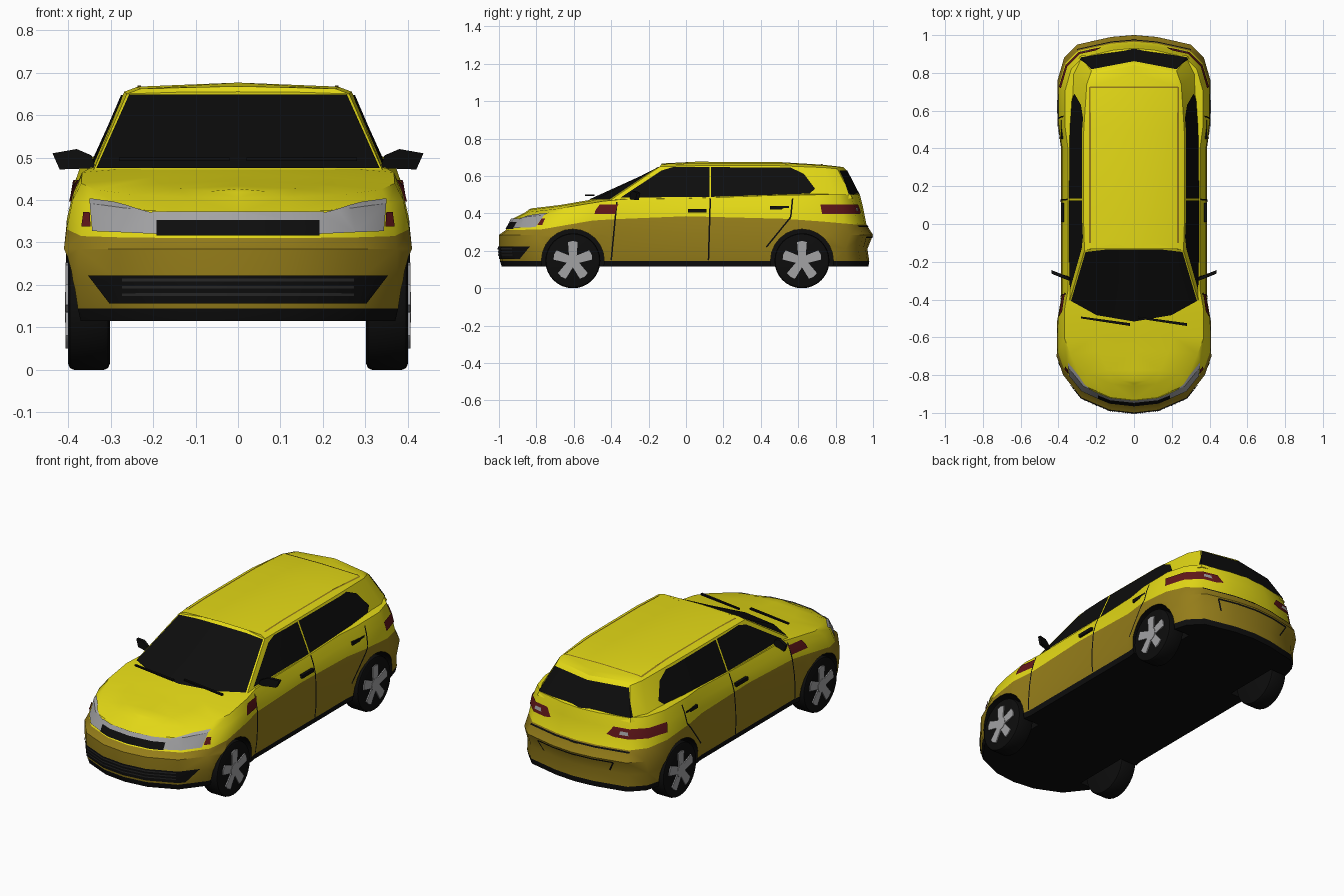
import bpy, bmesh, math
from mathutils import Vector, Matrix

if "Cube" in bpy.data.objects:
    bpy.data.objects.remove(bpy.data.objects["Cube"])


def material(name, r, g, b):
    m = bpy.data.materials.new(name)
    m.use_nodes = True
    m.diffuse_color = (r, g, b, 1)
    m.node_tree.nodes["Principled BSDF"].inputs["Base Color"].default_value = (r, g, b, 1)
    return m


YELLOW = material("yellow_paint", .78, .7, .008)
OCHRE = material("ochre_paint", .3, .205, .01)
BLACK = material("black", .004, .004, .004)
GREY = material("dark_grey", .02, .02, .02)
SILVER = material("silver", .36, .36, .37)
RED = material("red_lens", .12, .008, .01)
made = []


def finish(name, bm, mats):
    mesh = bpy.data.meshes.new(name)
    bm.to_mesh(mesh)
    bm.free()
    for m in mats:
        mesh.materials.append(m)
    ob = bpy.data.objects.new(name, mesh)
    bpy.context.collection.objects.link(ob)
    made.append(ob)
    return ob


def lerp(keys, t):
    """Piecewise linear value through (position, value) keys."""
    if t <= keys[0][0]:
        return keys[0][1]
    for (a, u), (b, v) in zip(keys, keys[1:]):
        if t <= b:
            return u + (v - u) * (t - a) / (b - a)
    return keys[-1][1]


def loft(name, rings, bands, mats):
    """Skin stacked half outlines on both sides of the centre plane."""
    bm = bmesh.new()
    for side in (1, -1):
        rows = [[bm.verts.new((p[0] * side, p[1], p[2])) for p in r] for r in rings]
        for lo, hi, band in zip(rows, rows[1:], bands):
            for i in range(len(lo) - 1):
                f = bm.faces.new((lo[i], lo[i + 1], hi[i + 1], hi[i]))
                f.material_index = band
    bmesh.ops.remove_doubles(bm, verts=bm.verts, dist=.0005)
    bmesh.ops.recalc_face_normals(bm, faces=bm.faces)
    return finish(name, bm, mats)


def centre(ring, rise=0):
    n = len(ring) - 1
    return [(0, y, z + (rise if 0 < i < n else 0)) for i, (x, y, z) in enumerate(ring)]


# Lower body: one plan outline, repeated at rising levels
PLAN = [(0, -1), (.13, -.985), (.28, -.92), (.375, -.8), (.41, -.7), (.408, -.52), (.387, -.4),
        (.387, 0), (.387, .42), (.405, .55), (.405, .76), (.37, .88), (.3, .95), (.12, .99), (0, 1)]


def ring(width, front, rear, keys):
    return [(x * width, y * (front if y < 0 else rear), lerp(keys, y)) for x, y in PLAN]


levels = [
    ring(.97, .985, .975, [(0, .115)]),
    ring(.985, .995, .98, [(0, .145)]),
    ring(1, 1, .97, [(0, .21)]),
    ring(1, 1, 1, [(0, .285)]),
    ring(.985, .965, .965, [(-1, .31), (-.8, .315), (-.5, .365), (0, .385), (.6, .37), (.95, .34)]),
    ring(.95, .93, .945, [(-1, .37), (-.75, .395), (-.4, .43), (.6, .44), (1, .44)]),
    ring(.9, .86, .93, [(-1, .405), (-.8, .425), (-.45, .475), (0, .48), (.6, .5), (1, .5)]),
]
inner = [(x * .55, y * .98, z + .014) for x, y, z in levels[-1]]
body = loft("body", [centre(levels[0])] + levels + [inner, centre(inner, .006)],
            [2, 2, 1, 1, 1, 0, 0, 0, 0], [YELLOW, OCHRE, BLACK])

# Cabin: belt outline up to roof edge, then a crowned roof
belt = [(0, -.53, .465), (.2, -.495, .465), (.345, -.42, .46), (.348, -.2, .465), (.345, .5, .48),
        (.33, .8, .48), (.285, .89, .48), (0, .935, .48)]
eave = [(0, -.11, .655), (.14, -.115, .654), (.262, -.14, .65), (.268, .05, .655), (.266, .5, .655),
        (.25, .74, .645), (.225, .81, .638), (0, .855, .635)]
roof = [(x * .88, y * .98 + .005, z + .012) for x, y, z in eave]
ridge = [(0, y, lerp([(-.11, .667), (.25, .688), (.7, .664), (.85, .647)], y)) for x, y, z in roof]
cabin = loft("cabin", [centre(belt), belt, eave, roof, ridge], [0] * 4, [YELLOW])

# Panels: regions cut from a surface by a convex outline seen along one direction
FRAMES = {
    "side": (Vector((1, 0, 0)), lambda a, b: Vector((0, a, b))),
    "front": (Vector((0, -1, 0)), lambda a, b: Vector((a, 0, b))),
    "rear": (Vector((0, 1, 0)), lambda a, b: Vector((a, 0, b))),
    "top": (Vector((0, 0, 1)), lambda a, b: Vector((a, b, 0))),
}


def panel(name, src, view, outline, mat, mirror=False, lift=.004):
    d, place = FRAMES[view]
    bm = bmesh.new()
    bm.from_mesh(src.data)
    bm.normal_update()
    away = [f for f in bm.faces if f.normal.dot(d) < .12]
    bmesh.ops.delete(bm, geom=away, context="FACES")
    pts = [place(*p) for p in outline]
    mid = sum(pts, Vector()) / len(pts)
    for a, b in zip(pts, pts[1:] + pts[:1]):
        out = (b - a).cross(d)
        if out.dot(a - mid) < 0:
            out = -out
        geom = bm.verts[:] + bm.edges[:] + bm.faces[:]
        bmesh.ops.bisect_plane(bm, geom=geom, plane_co=a, plane_no=out, clear_outer=True)
    bm.normal_update()
    for v in bm.verts:
        v.co += v.normal * lift
    for f in bm.faces:
        f.material_index = 0
    ob = finish(name, bm, [mat])
    if mirror:
        ob.modifiers.new("mirror", "MIRROR")
    return ob


def strip(name, src, view, p, q, mat=BLACK, mirror=True, width=.008):
    p, q = Vector(p), Vector(q)
    n = (q - p).orthogonal().normalized() * width / 2
    panel(name, src, view, [p + n, q + n, q - n, p - n], mat, mirror, .003)


def sym(*half):
    return list(half) + [(-x, z) for x, z in reversed(half)]


# Glass
panel("windscreen", cabin, "front", sym((.333, .472), (.256, .645)), BLACK)
panel("rear_window", cabin, "rear", sym((.283, .5), (.225, .628)), BLACK)
panel("front_side_window", cabin, "side",
      [(-.35, .483), (-.13, .628), (-.07, .646), (.125, .646), (.125, .487)], BLACK, True)
panel("rear_side_window", cabin, "side",
      [(.135, .487), (.135, .646), (.56, .643), (.63, .61), (.69, .53), (.66, .505)], BLACK, True)

# Nose
panel("grille", body, "front", sym((.19, .315), (.2, .352)), BLACK)
panel("grille_bar", body, "front", sym((.2, .35), (.2, .37)), SILVER, lift=.006)
panel("headlight", body, "front", [(.19, .318), (.34, .325), (.348, .4), (.29, .392), (.19, .365)],
      SILVER, True, .005)
panel("side_marker", body, "front", [(.343, .335), (.365, .335), (.36, .37), (.345, .37)], RED, True, .006)
panel("lower_intake", body, "front", sym((.3, .157), (.35, .222)), BLACK)
for z in (.175, .192, .209):
    panel("intake_slat", body, "front", sym((.27, z), (.27, z + .006)), GREY, lift=.007)

# Tail
panel("tail_light", body, "rear", [(.17, .405), (.21, .395), (.4, .395), (.4, .445), (.2, .447)],
      RED, True, .005)
panel("reverse_light", body, "rear", [(.235, .412), (.285, .412), (.28, .43), (.24, .43)], SILVER, True, .008)
strip("hatch_seam", body, "rear", (0, .33), (.3, .33))
strip("plate_recess_top", body, "rear", (0, .275), (.23, .275))
strip("plate_recess_side", body, "rear", (.23, .275), (.2, .22))

# Shut lines
for name, p, q in (("front_door_seam", (-.4, .15), (-.37, .46)), ("middle_door_seam", (.12, .15), (.13, .48)),
                   ("rear_door_seam", (.43, .22), (.56, .38)), ("rear_door_seam_top", (.56, .38), (.57, .48))):
    strip(name, body, "side", p, q)
strip("roof_seam", cabin, "top", (.232, -.1), (.232, .725), OCHRE)
strip("roof_rear_seam", cabin, "top", (0, .725), (.232, .725), OCHRE)


def cylinder(bm, radius, x0, x1, y, z, sides=32):
    m = Matrix.Translation(((x0 + x1) / 2, y, z)) @ Matrix.Rotation(math.pi / 2, 4, "Y")
    return bmesh.ops.create_cone(bm, cap_ends=True, segments=sides, radius1=radius, radius2=radius,
                                 depth=abs(x1 - x0), matrix=m)


def prism(bm, pts, offset):
    f = bm.faces.new([bm.verts.new(p) for p in pts])
    ext = bmesh.ops.extrude_face_region(bm, geom=[f])["geom"]
    bmesh.ops.translate(bm, vec=offset, verts=[v for v in ext if isinstance(v, bmesh.types.BMVert)])


# Wheel arches cut from the body
AXLES = {"front": -.605, "rear": .62}
bm = bmesh.new()
for y in AXLES.values():
    for s in (1, -1):
        cylinder(bm, .168, s * .28, s * .5, y, .148, 24)
bmesh.ops.recalc_face_normals(bm, faces=bm.faces)
cutter = finish("arch_cutter", bm, [BLACK])
cutter.hide_render = True
cut = body.modifiers.new("arches", "BOOLEAN")
cut.operation, cut.object, cut.solver, cut.material_mode = "DIFFERENCE", cutter, "EXACT", "TRANSFER"
bpy.context.view_layer.objects.active = body
bpy.ops.object.modifier_apply(modifier=cut.name)
made.remove(cutter)
bpy.data.objects.remove(cutter)

# Wheels: bevelled tyre, hub and five flared spokes
for end, y in AXLES.items():
    bm = bmesh.new()
    cylinder(bm, .147, .302, .4, y, .147)
    rims = [e for e in bm.edges if abs(e.verts[0].co.x - e.verts[1].co.x) < .001]
    bmesh.ops.bevel(bm, geom=rims, offset=.014, segments=2, affect="EDGES", profile=.5)
    finish(end + "_tyre", bm, [BLACK]).modifiers.new("mirror", "MIRROR")
    bm = bmesh.new()
    cylinder(bm, .036, .39, .408, y, .147, 20)
    for k in range(5):
        a = math.pi / 2 + k * math.tau / 5
        u, w = Vector((0, math.cos(a), math.sin(a))), Vector((0, -math.sin(a), math.cos(a)))
        hub = Vector((.395, y, .147))
        prism(bm, [hub + u * r + w * h for r, h in ((.02, -.02), (.1, -.026), (.106, 0), (.1, .026), (.02, .02))],
              (.011, 0, 0))
    bmesh.ops.recalc_face_normals(bm, faces=bm.faces)
    finish(end + "_rim", bm, [SILVER]).modifiers.new("mirror", "MIRROR")

# Door mirrors
bm = bmesh.new()
prism(bm, [(.335, -.3, .475), (.42, -.27, .472), (.437, -.262, .51), (.38, -.285, .52), (.345, -.3, .505)],
      (0, .018, 0))
bmesh.ops.recalc_face_normals(bm, faces=bm.faces)
finish("door_mirror", bm, [BLACK]).modifiers.new("mirror", "MIRROR")

# Door handles
bm = bmesh.new()
for y, z in ((.06, .415), (.5, .43)):
    bmesh.ops.create_cube(bm, size=1, matrix=Matrix.Translation((.372, y, z)) @ Matrix.Diagonal((.03, .1, .018, 1)))
finish("door_handles", bm, [BLACK]).modifiers.new("mirror", "MIRROR")

# Wipers resting at the foot of the windscreen
bm = bmesh.new()
for x in (-.28, .02):
    prism(bm, [(x, -.49, .492), (x + .26, -.525, .492), (x + .26, -.54, .492), (x, -.5, .492)], (0, 0, .008))
bmesh.ops.recalc_face_normals(bm, faces=bm.faces)
finish("wipers", bm, [BLACK])

bpy.ops.object.select_all(action="DESELECT")
for ob in made:
    ob.select_set(True)
bpy.context.view_layer.objects.active = body
bpy.ops.object.shade_smooth_by_angle(angle=math.radians(32))
